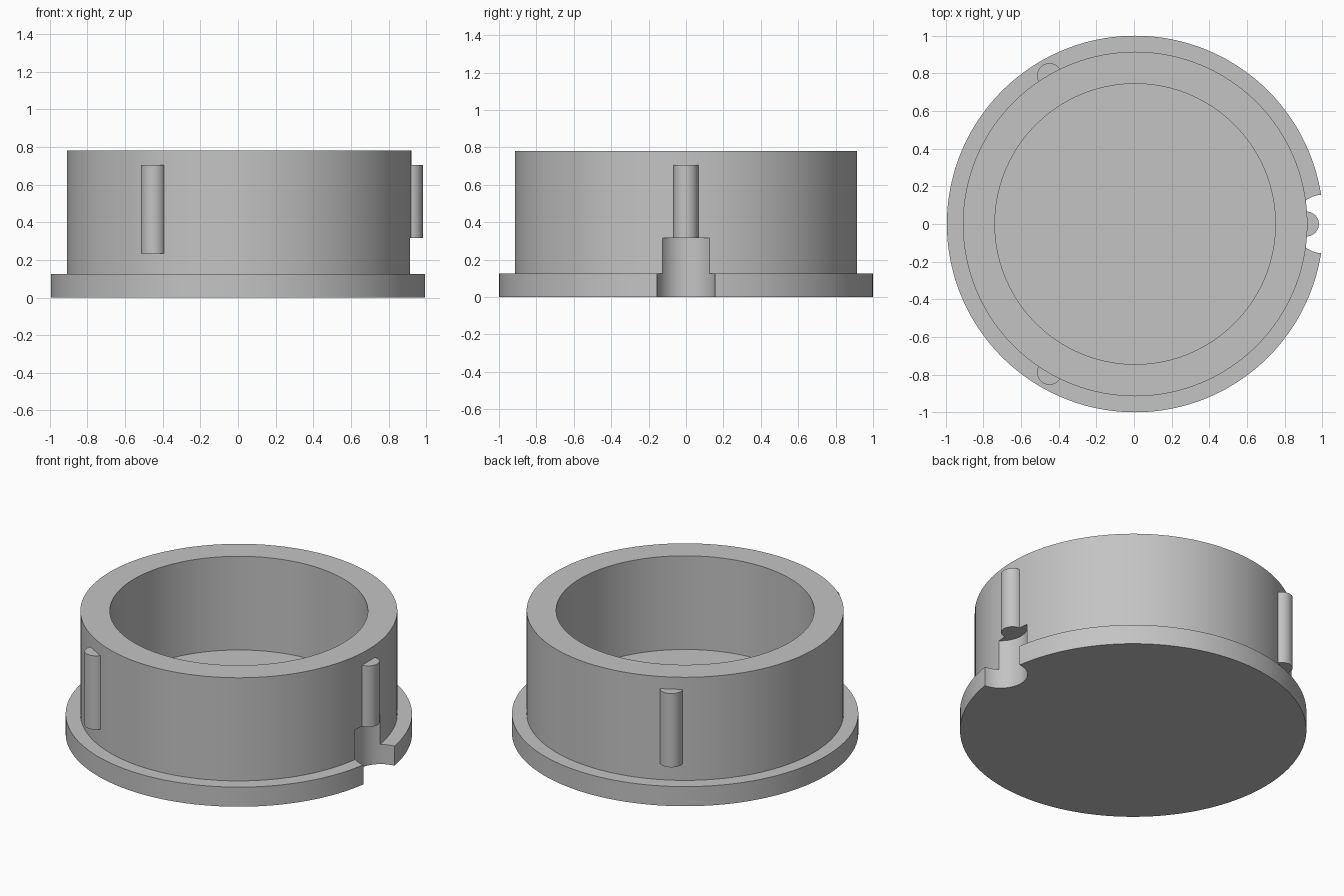
import bpy, bmesh, math

if "Cube" in bpy.data.objects:
    bpy.data.objects.remove(bpy.data.objects["Cube"])

SHIFT = 0.006            # the notch shortens the +x side, so recentre
RIB_R, RIB_POS = 0.066, 0.91

grey = bpy.data.materials.new("plain grey")
grey.diffuse_color = (0.55, 0.55, 0.55, 1)
grey.use_nodes = True
grey.node_tree.nodes["Principled BSDF"].inputs["Base Color"].default_value = grey.diffuse_color


def make_object(name, bm):
    bmesh.ops.recalc_face_normals(bm, faces=bm.faces)
    mesh = bpy.data.meshes.new(name)
    bm.to_mesh(mesh)
    bm.free()
    mesh.materials.append(grey)
    obj = bpy.data.objects.new(name, mesh)
    bpy.context.collection.objects.link(obj)
    return obj


def lathe(name, profile, segments, cx=0.0, cy=0.0):
    """Solid of revolution: rings for each (radius, z), capped at both ends."""
    bm = bmesh.new()
    rings = []
    for r, z in profile:
        rings.append([bm.verts.new((cx + r * math.cos(2 * math.pi * i / segments),
                                    cy + r * math.sin(2 * math.pi * i / segments), z))
                      for i in range(segments)])
    for a, b in zip(rings, rings[1:]):
        for i in range(segments):
            j = (i + 1) % segments
            bm.faces.new((a[i], a[j], b[j], b[i]))
    bm.faces.new(rings[0])
    bm.faces.new(rings[-1])
    return make_object(name, bm)


def combine(target, other, operation):
    """Apply a boolean and remove the helper."""
    mod = target.modifiers.new(operation.title(), 'BOOLEAN')
    mod.operation, mod.solver, mod.object = operation, 'EXACT', other
    bpy.context.view_layer.objects.active = target
    bpy.ops.object.modifier_apply(modifier=mod.name)
    bpy.data.objects.remove(other)


# Flanged cup with a flat floor
cup = lathe("flanged_cup", [(1.0, 0), (1.0, 0.125), (0.915, 0.125), (0.915, 0.782),
                            (0.745, 0.782), (0.745, 0.185)], 160, SHIFT)

# Three rounded ribs on the outer wall
for k in range(3):
    a = k * 2 * math.pi / 3
    rib = lathe("rib", [(RIB_R, 0.235), (RIB_R, 0.705)], 40,
                SHIFT + RIB_POS * math.cos(a), RIB_POS * math.sin(a))
    combine(cup, rib, 'UNION')

# Round notch through the flange, below the right-hand rib
notch = lathe("notch_cutter", [(0.156, -0.1), (0.156, 0.315)], 64, 1.0 + SHIFT)
combine(cup, notch, 'DIFFERENCE')

# Smooth walls, sharp rims
bpy.ops.object.select_all(action='DESELECT')
cup.select_set(True)
bpy.context.view_layer.objects.active = cup
bpy.ops.object.shade_smooth_by_angle(angle=math.radians(30))
